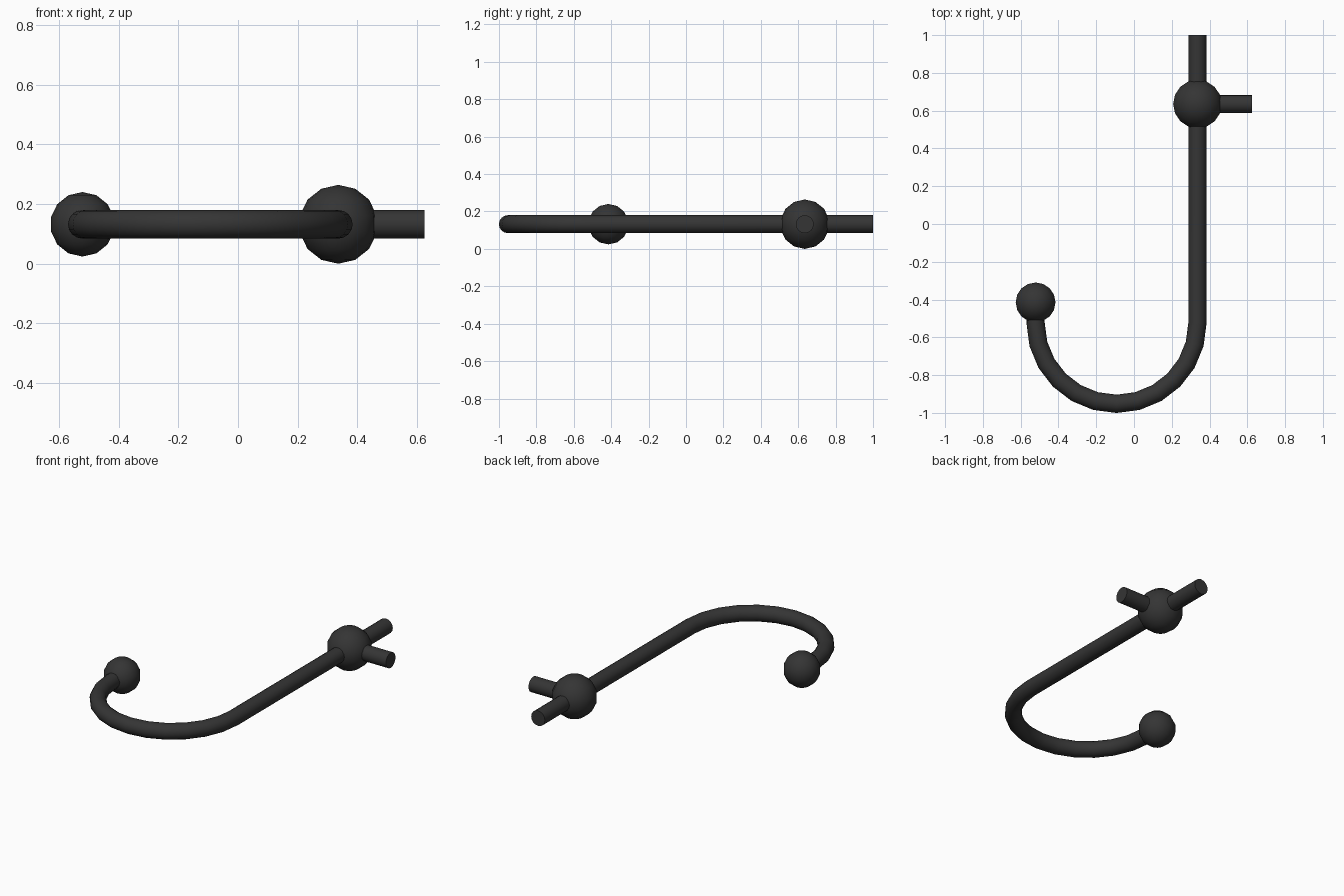
import bpy, math
from mathutils import Vector

if "Cube" in bpy.data.objects:
    bpy.data.objects.remove(bpy.data.objects["Cube"])

Z = 0.132        # height of every centreline
TUBE = 0.048     # bar radius
SHAFT_X, TIP_X = 0.336, -0.521
BALL_Y, TIP_Y = 0.635, -0.415
SIDES = 16

iron = bpy.data.materials.new("dark iron")
iron.diffuse_color = (0.035, 0.035, 0.035, 1)
iron.use_nodes = True
iron.node_tree.nodes["Principled BSDF"].inputs["Base Color"].default_value = iron.diffuse_color


def finish(ob, name):
    ob.name = name
    ob.data.materials.append(iron)
    bpy.ops.object.select_all(action='DESELECT')
    ob.select_set(True)
    bpy.context.view_layer.objects.active = ob
    bpy.ops.object.shade_smooth_by_angle(angle=math.radians(50))


def ball(name, x, y, r):
    bpy.ops.mesh.primitive_uv_sphere_add(segments=16, ring_count=7, radius=r,
                                         location=(x, y, Z))
    finish(bpy.context.object, name)


def tube(name, path):
    """Sweep a round section along a flat path, with capped ends."""
    pts = [Vector((x, y, Z)) for x, y in path]
    verts, faces = [], []
    for i, p in enumerate(pts):
        a = (p - pts[i - 1]).normalized() if i else None
        b = (pts[i + 1] - p).normalized() if i < len(pts) - 1 else None
        a, b = a or b, b or a
        d = (a + b).normalized()
        side = Vector((-d.y, d.x, 0)) / d.dot(a)   # mitred joint
        for k in range(SIDES):
            t = 2 * math.pi * k / SIDES
            verts.append(p + TUBE * (side * math.cos(t) + Vector((0, 0, math.sin(t)))))
    for i in range(len(pts) - 1):
        for k in range(SIDES):
            m = (k + 1) % SIDES
            faces.append((i * SIDES + k, i * SIDES + m,
                          (i + 1) * SIDES + m, (i + 1) * SIDES + k))
    last = (len(pts) - 1) * SIDES
    faces.append(tuple(reversed(range(SIDES))))
    faces.append(tuple(range(last, last + SIDES)))
    me = bpy.data.meshes.new(name)
    me.from_pydata(verts, [], faces)
    me.update()
    ob = bpy.data.objects.new(name, me)
    bpy.context.collection.objects.link(ob)
    # make all normals point outward
    import bmesh
    bm = bmesh.new()
    bm.from_mesh(me)
    bmesh.ops.recalc_face_normals(bm, faces=bm.faces)
    bm.to_mesh(me)
    bm.free()
    finish(ob, name)


# hook bar: straight shaft, half-circle bend, short rise to the tip
cx, R = (SHAFT_X + TIP_X) / 2, (SHAFT_X - TIP_X) / 2
cy = -1 + TUBE + R
bend = [(cx + R * math.cos(math.pi * i / 12), cy - R * math.sin(math.pi * i / 12))
        for i in range(13)]
tube("hook_bar", [(SHAFT_X, 1.0)] + bend + [(TIP_X, TIP_Y)])

# side peg
tube("side_peg", [(SHAFT_X, BALL_Y), (0.625, BALL_Y)])

# balls
ball("joint_ball", SHAFT_X, BALL_Y, 0.132)
ball("tip_ball", TIP_X, TIP_Y, 0.108)
